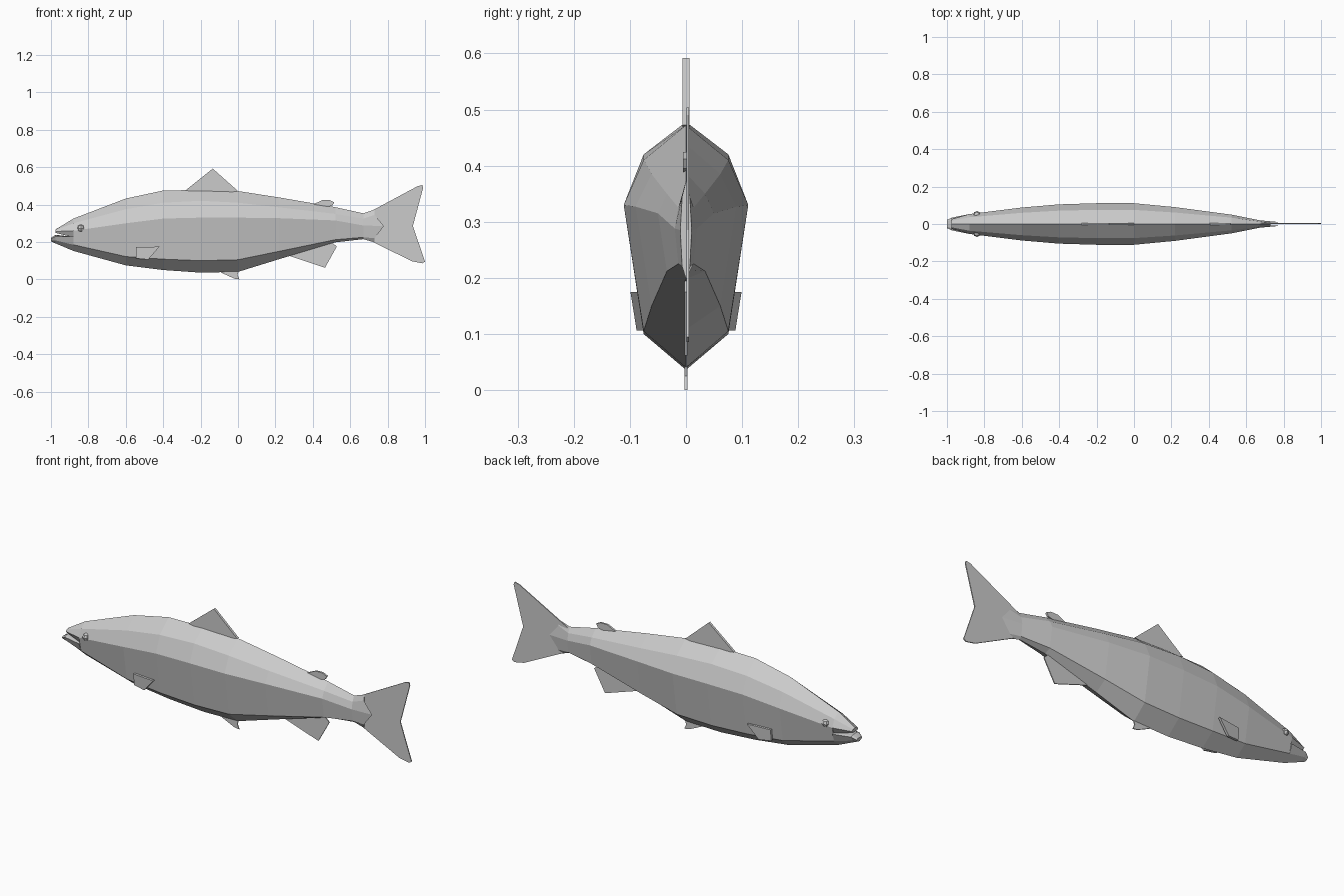
import bpy, bmesh

cube = bpy.data.objects.get("Cube")
if cube:
    bpy.data.objects.remove(cube, do_unlink=True)

grey = bpy.data.materials.new("fish_grey")
grey.use_nodes = True
colour = (0.6, 0.6, 0.6, 1)
grey.diffuse_color = colour
grey.node_tree.nodes["Principled BSDF"].inputs["Base Color"].default_value = colour


def finish(name, bm):
    bmesh.ops.recalc_face_normals(bm, faces=bm.faces)
    mesh = bpy.data.meshes.new(name)
    bm.to_mesh(mesh)
    bm.free()
    mesh.materials.append(grey)
    obj = bpy.data.objects.new(name, mesh)
    bpy.context.collection.objects.link(obj)
    return obj


def loft(name, stations, end_shift=0):
    """Eight-sided rings from (x, half width, top, shoulder, side, low, bottom)."""
    bm = bmesh.new()
    rings = []
    for i, (x, w, top, shoulder, side, low, bottom) in enumerate(stations):
        pts = [(0, top), (0.68 * w, shoulder), (w, side), (0.68 * w, low),
               (0, bottom), (-0.68 * w, low), (-w, side), (-0.68 * w, shoulder)]
        last = i == len(stations) - 1
        ring = []
        for j, (y, z) in enumerate(pts):
            shift = end_shift if last and j not in (2, 6) else 0
            ring.append(bm.verts.new((x - shift, y, z)))
        rings.append(ring)
    for a, b in zip(rings, rings[1:]):
        for j in range(8):
            k = (j + 1) % 8
            bm.faces.new((a[j], a[k], b[k], b[j]))
    bm.faces.new(rings[0])
    bm.faces.new(rings[-1])
    return finish(name, bm)


def plate(name, outline, thickness, y=0):
    """Flat fin from an (x, z) outline."""
    bm = bmesh.new()
    face = bm.faces.new([bm.verts.new((x, y - thickness / 2, z)) for x, z in outline])
    out = bmesh.ops.extrude_face_region(bm, geom=[face])
    verts = [v for v in out["geom"] if isinstance(v, bmesh.types.BMVert)]
    bmesh.ops.translate(bm, verts=verts, vec=(0, thickness, 0))
    return finish(name, bm)


# Body, flaring into a notched tail root
loft("body", [
    (-0.88, 0.053, 0.325, 0.30, 0.26, 0.185, 0.152),
    (-0.60, 0.088, 0.432, 0.375, 0.30, 0.122, 0.075),
    (-0.40, 0.105, 0.475, 0.41, 0.325, 0.108, 0.050),
    (-0.20, 0.111, 0.478, 0.42, 0.33, 0.10, 0.036),
    (0.00, 0.111, 0.472, 0.41, 0.33, 0.105, 0.040),
    (0.22, 0.090, 0.438, 0.385, 0.327, 0.150, 0.108),
    (0.52, 0.050, 0.386, 0.350, 0.315, 0.212, 0.198),
    (0.67, 0.020, 0.353, 0.325, 0.288, 0.225, 0.215),
    (0.78, 0.010, 0.373, 0.345, 0.285, 0.220, 0.198)], end_shift=0.05)

# Jaws with the open mouth between them
loft("upper_jaw", [
    (-0.975, 0.026, 0.267, 0.264, 0.256, 0.248, 0.248),
    (-0.88, 0.053, 0.325, 0.30, 0.26, 0.225, 0.225)])
loft("lower_jaw", [
    (-1.0, 0.022, 0.222, 0.222, 0.217, 0.208, 0.203),
    (-0.975, 0.034, 0.238, 0.236, 0.23, 0.208, 0.192),
    (-0.88, 0.053, 0.228, 0.228, 0.228, 0.185, 0.152)])

# Fins on the centre line
plate("dorsal_fin", [(-0.28, 0.476), (-0.135, 0.592), (0.0, 0.472), (-0.14, 0.45)], 0.013)
plate("adipose_fin", [(0.40, 0.40), (0.45, 0.423), (0.49, 0.424), (0.515, 0.412),
                      (0.505, 0.395), (0.47, 0.385), (0.43, 0.385)], 0.01)
plate("anal_fin", [(0.26, 0.13), (0.465, 0.062), (0.528, 0.175), (0.49, 0.21), (0.35, 0.18)], 0.005)
plate("pelvic_fin", [(-0.10, 0.05), (-0.09, 0.036), (-0.02, 0.004), (0.008, 0.0),
                     (-0.003, 0.025), (0.01, 0.06)], 0.005)
plate("tail_fin", [(0.68, 0.348), (0.74, 0.38), (0.96, 0.498), (0.985, 0.504), (0.99, 0.49),
                   (0.935, 0.285), (1.0, 0.095), (0.985, 0.086), (0.93, 0.097),
                   (0.69, 0.215)], 0.005, 0.003)

# Paired pectoral fins, flaring away from the body toward the rear
for side, label in ((1, "left"), (-1, "right")):
    bm = bmesh.new()
    outer = [(-0.545, 0.083, 0.172), (-0.42, 0.099, 0.175),
             (-0.48, 0.088, 0.106), (-0.545, 0.077, 0.112)]
    front = [bm.verts.new((x, side * y, z)) for x, y, z in outer]
    back = [bm.verts.new((x, side * (y - 0.012), z)) for x, y, z in outer]
    bm.faces.new(front)
    bm.faces.new(back[::-1])
    for i in range(4):
        j = (i + 1) % 4
        bm.faces.new((front[i], back[i], back[j], front[j]))
    finish(label + "_pectoral_fin", bm)

    # Faceted eye
    bm = bmesh.new()
    bmesh.ops.create_uvsphere(bm, u_segments=8, v_segments=4, radius=0.02)
    bmesh.ops.translate(bm, verts=bm.verts, vec=(-0.84, side * 0.049, 0.273))
    finish(label + "_eye", bm)
